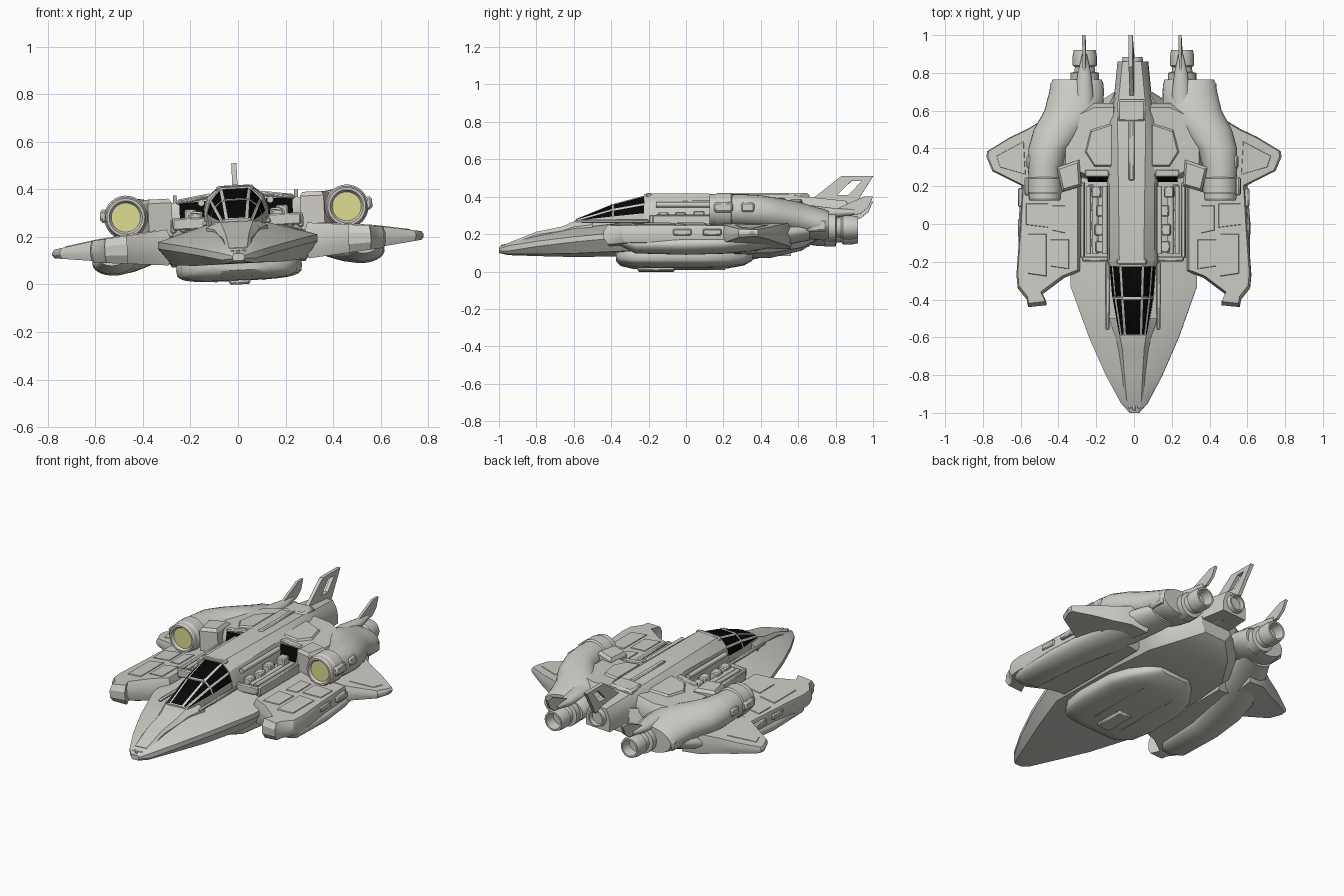
import bpy, bmesh, math, random
from mathutils import Matrix

if "Cube" in bpy.data.objects:
    bpy.data.objects.remove(bpy.data.objects["Cube"], do_unlink=True)
random.seed(4)

def material(name, rgb):
    m = bpy.data.materials.new(name)
    m.use_nodes = True
    m.diffuse_color = (*rgb, 1)
    b = next(n for n in m.node_tree.nodes if n.type == 'BSDF_PRINCIPLED')
    b.inputs["Base Color"].default_value = (*rgb, 1)
    b.inputs["Roughness"].default_value = 0.7
    return m

HULL = material("warm grey hull", (0.62, 0.605, 0.56))
GLASS = material("black glass", (0.002, 0.002, 0.002))
LAMP = material("pale yellow intake", (0.74, 0.73, 0.29))

# The whole craft banks slightly about its long axis
BANK = (Matrix.Translation((0, 0, .16)) @ Matrix.Rotation(math.radians(-2.9), 4, 'Y')
        @ Matrix.Translation((0, 0, -.16)))

def finish(name, bm, mats=(HULL,), mirror=False, bevel=0, angle=30):
    bmesh.ops.recalc_face_normals(bm, faces=bm.faces)
    me = bpy.data.meshes.new(name)
    bm.to_mesh(me)
    bm.free()
    for m in mats:
        me.materials.append(m)
    ob = bpy.data.objects.new(name, me)
    bpy.context.collection.objects.link(ob)
    bpy.ops.object.select_all(action='DESELECT')
    ob.select_set(True)
    bpy.context.view_layer.objects.active = ob
    bpy.ops.object.shade_smooth_by_angle(angle=math.radians(angle))
    if bevel:
        mod = ob.modifiers.new("bevel", 'BEVEL')
        mod.width, mod.segments = bevel, 1
    if mirror:
        mod = ob.modifiers.new("mirror", 'MIRROR')
        mod.use_mirror_merge = False
    ob.matrix_world = BANK
    return ob

def loft(name, rings, mats=(HULL,), mirror=False, inset=0, end_mat=0, angle=30):
    """Skin a row of equal rings and cap both ends."""
    bm = bmesh.new()
    vs = [[bm.verts.new(p) for p in r] for r in rings]
    n = len(vs[0])
    skin = [bm.faces.new((a[i], a[(i + 1) % n], b[(i + 1) % n], b[i]))
            for a, b in zip(vs, vs[1:]) for i in range(n)]
    bm.faces.new(vs[0][::-1])
    bm.faces.new(vs[-1]).material_index = end_mat
    if inset:
        bm.normal_update()
        panes = [f for f in skin if f.calc_center_median().z > .275]
        bmesh.ops.inset_individual(bm, faces=panes, thickness=inset, depth=-.003)
        for f in panes:
            f.material_index = 1
    return finish(name, bm, mats, mirror, angle=angle)

def hull_ring(y, w, tw, bw, zb, zm, zt, e=.014):
    half = [(bw, zb), (w, zm - e), (w, zm + e), (tw, zt)]
    return [(x, y, z) for x, z in half] + [(-x, y, z) for x, z in half[::-1]]

def oval(y, cx, cz, rx, rz, p=1, n=28):
    """Ellipse across the craft; p under one squares it off."""
    bend = lambda v: math.copysign(abs(v) ** p, v)
    return [(cx + rx * bend(math.cos(math.tau * i / n)), y,
             cz + rz * bend(math.sin(math.tau * i / n))) for i in range(n)]

def turned(name, cx, cz, profile, mirror=True, mats=(HULL,), end_mat=0):
    return loft(name, [oval(y, cx, cz, r, r) for y, r in profile], mats, mirror, 0, end_mat)

def slab(name, outline, top, low, k=.9, edge=.3, mirror=True):
    """Plate from a plan outline; top and low give heights from x."""
    cx = sum(p[0] for p in outline) / len(outline)
    cy = sum(p[1] for p in outline) / len(outline)
    rings = []
    for s, t in ((k, 0), (1, edge), (1, 1 - edge), (k, 1)):
        pts = [(cx + (x - cx) * s, cy + (y - cy) * s) for x, y in outline]
        rings.append([(x, y, low(x) + (top(x) - low(x)) * t) for x, y in pts])
    return loft(name, rings, mirror=mirror)

def box(name, c, size, mirror=True, bevel=.006, turn=0):
    bm = bmesh.new()
    bmesh.ops.create_cube(bm, size=1)
    bm.transform(Matrix.Translation(c) @ Matrix.Rotation(turn, 4, 'Y') @ Matrix.Diagonal((*size, 1)))
    return finish(name, bm, mirror=mirror, bevel=bevel)

def fin(name, x, t, outer, inner=None, mirror=False):
    """Upright plate from a side outline, with an optional slot."""
    bm = bmesh.new()
    o = [bm.verts.new((x - t / 2, y, z)) for y, z in outer]
    if inner:
        i = [bm.verts.new((x - t / 2, y, z)) for y, z in inner]
        n = len(o)
        faces = [bm.faces.new((o[j], o[(j + 1) % n], i[(j + 1) % n], i[j])) for j in range(n)]
    else:
        faces = [bm.faces.new(o)]
    ext = bmesh.ops.extrude_face_region(bm, geom=faces, use_keep_orig=True)
    bmesh.ops.translate(bm, vec=(t, 0, 0),
                        verts=[g for g in ext["geom"] if isinstance(g, bmesh.types.BMVert)])
    return finish(name, bm, mirror=mirror)

# Main hull, stepped nose ridge and nose bumper
loft("main_hull", [hull_ring(*r) for r in (
    (-1, .025, .02, .02, .1, .115, .13, .005), (-.95, .07, .04, .05, .09, .12, .15),
    (-.8, .15, .07, .11, .088, .14, .185), (-.6, .238, .1, .19, .087, .16, .225),
    (-.33, .335, .13, .28, .095, .18, .255), (.2, .34, .14, .28, .085, .175, .255),
    (.45, .34, .14, .26, .085, .18, .28), (.62, .22, .13, .16, .12, .2, .31),
    (.7, .1, .09, .07, .17, .24, .33))])
loft("nose_ridge", [hull_ring(*r) for r in (
    (-.94, .05, .038, .045, .1, .13, .155), (-.8, .06, .048, .06, .12, .18, .21),
    (-.66, .08, .058, .085, .15, .2, .238), (-.6, .095, .068, .1, .15, .22, .265),
    (-.5, .13, .08, .13, .18, .23, .27))])
for i in range(-1, 2):
    box("nose_tooth", (i * .025, -.968 + abs(i) * .012, .135), (.016, .04, .02), mirror=False, bevel=.003)

# Canopy with framed panes, and the rounded spine behind it
def arch(y, a, za, b, zb, c, zc):
    half = [(a, za - .06), (a, za), (b, zb), (c, zc)]
    return [(x, y, z) for x, z in half] + [(-x, y, z) for x, z in half[::-1]]

loft("canopy", [arch(*r) for r in (
    (-.59, .072, .262, .062, .268, .042, .275), (-.39, .108, .283, .09, .325, .052, .356),
    (-.215, .122, .3, .104, .355, .06, .402))], (HULL, GLASS), inset=.008)
box("canopy_crossbar", (0, -.39, .352), (.108, .026, .014), mirror=False, bevel=.003)
loft("spine", [arch(*r) for r in (
    (-.225, .125, .3, .11, .36, .06, .41), (-.19, .135, .31, .118, .37, .065, .415),
    (.2, .135, .32, .12, .375, .07, .412), (.54, .14, .32, .12, .375, .075, .41),
    (.66, .1, .31, .09, .36, .07, .395), (.86, .08, .3, .07, .34, .05, .375))])
box("canopy_sill", (.135, -.38, .262), (.02, .36, .02))
box("roof_rail", (0, .39, .413), (.03, .32, .014), mirror=False)
box("roof_block", (0, .6, .395), (.15, .12, .045), mirror=False, bevel=.012)
box("roof_hoop", (0, -.2, .405), (.16, .03, .022), mirror=False)

# Rounded belly module and keel
loft("belly_module", [oval(*r, .55) for r in (
    (-.375, 0, .085, .13, .025), (-.35, 0, .075, .2, .042), (-.28, 0, .07, .245, .052),
    (-.15, 0, .07, .265, .055), (.1, 0, .07, .262, .055), (.22, 0, .07, .225, .05),
    (.31, 0, .075, .16, .04), (.355, 0, .085, .1, .025))], angle=40)
box("keel", (0, -.16, .016), (.09, .2, .032), mirror=False, bevel=.008)
box("belly_strip", (.1, 0, .017), (.012, .42, .008), bevel=.003)

# Forward wing decks with panels, and their underslung pods
deck_top = lambda x: .245 - .1 * (x - .3)
deck_low = lambda x: .095 + .09 * (x - .3)
slab("wing_deck", [(.28, -.25), (.37, -.285), (.49, -.375), (.465, -.43), (.56, -.44), (.567, -.4),
                   (.615, -.34), (.622, -.27), (.605, -.03), (.59, .22), (.55, .42), (.28, .42)],
     deck_top, deck_low, .93)
for x0, x1, y0, y1 in ((.34, .44, -.24, -.08), (.46, .56, -.28, -.05), (.36, .43, -.05, .1),
                       (.45, .57, -.02, .11)):
    slab("deck_panel", [(x0, y0), (x1, y0 + .015), (x1, y1), (x0, y1)],
         lambda x: deck_top(x) + .004, lambda x: deck_top(x) - .02, .95)
for y in (-.2, -.02, .14):
    box("wing_edge_block", (.598, y, .18), (.03, .1, .035))
loft("under_pod", [oval(*r) for r in (
    (-.34, .53, .13, .05, .025), (-.27, .525, .115, .085, .045), (0, .52, .115, .095, .052),
    (.2, .49, .12, .11, .05), (.35, .45, .14, .12, .055), (.5, .4, .17, .12, .055),
    (.66, .33, .2, .1, .05))], mirror=True)

# Swept rear wings
wing_top = lambda x: .24 - .17 * (x - .45)
wing_low = lambda x: .11 + .12 * (x - .45)
slab("rear_wing", [(.42, .18), (.58, .195), (.64, .225), (.75, .28), (.782, .355), (.778, .385),
                   (.655, .46), (.56, .505), (.47, .56), (.36, .57)], wing_top, wing_low, .95, .35)
slab("rear_wing_panel", [(.57, .26), (.71, .3), (.73, .36), (.58, .44)],
     lambda x: wing_top(x) + .003, lambda x: wing_top(x) - .02, .95)

# Engine nacelles with lit intakes
loft("nacelle", [oval(*r) for r in (
    (.17, .465, .305, .083, .08), (.3, .465, .303, .09, .086), (.4, .445, .295, .108, .09),
    (.5, .385, .28, .14, .092), (.6, .315, .262, .155, .095), (.7, .3, .24, .145, .088),
    (.74, .298, .235, .14, .083), (.765, .297, .232, .13, .075))], mirror=True)
turned("intake_ring", .465, .305, ((.25, .08), (.24, .092), (.17, .092), (.16, .086), (.135, .086),
       (.125, .08), (.125, .07), (.14, .061)), mats=(HULL, LAMP), end_mat=1)
box("nacelle_blister", (.558, .2, .315), (.03, .1, .055), bevel=.01)
box("nacelle_band", (.54, .33, .315), (.04, .07, .05), bevel=.008)
box("rear_engine_cheek", (.42, .68, .225), (.04, .15, .07), bevel=.012)

# Nozzles and collars
def nozzle(y, r):
    return [(y - .18, r * 1.3), (y - .12, r * 1.3), (y - .115, r * .95), (y - .09, r * .9), (y - .08, r * 1.1),
            (y - .03, r * 1.1), (y, r), (y, r * .82), (y - .06, r * .7)]
turned("side_nozzle", .258, .222, nozzle(.92, .058))
turned("centre_nozzle", 0, .31, nozzle(.885, .052), mirror=False)

# Shoulders joining spine and nacelles, with dark raked windows
slab("shoulder", [(.08, .24), (.25, .24), (.37, .3), (.37, .56), (.2, .64), (.08, .64)],
     lambda x: .395 - .15 * x, lambda x: .2, .88, .25)
slab("shoulder_cap", [(.1, .3), (.2, .3), (.25, .38), (.22, .5), (.1, .54)],
     lambda x: .405 - .15 * x, lambda x: .33, .88)
loft("shoulder_window", [[(.128, y, z), (.238, y, z - .008), (.238, y + .008, z - .008), (.128, y + .008, z)]
                         for y, z in ((.222, .285), (.244, .358))], (GLASS,), mirror=True)
box("window_hood", (.185, .268, .364), (.13, .04, .016), turn=.15)
slab("intake_strut", [(.27, .2), (.37, .17), (.4, .3), (.28, .34)],
     lambda x: .375, lambda x: .2, .8, .1)

# Open service bays beside the spine
box("bay_rail", (.268, .02, .258), (.025, .4, .06))
box("bay_front_wall", (.2, -.185, .265), (.14, .025, .05))
for y in (-.12, -.03, .07, .17):
    box("bay_unit", (.165 + random.random() * .03, y, .28), (.05, .06, .05 + random.random() * .05))
    box("bay_pump", (.225, y + .02, .255), (.03, .04, .05))
for x, z, r in ((.145, .35, .014), (.2, .27, .018), (.235, .28, .012)):
    turned("bay_pipe", x, z, ((-.16, r), (.2, r)))

# Tail fins
fin("centre_fin", 0, .022, [(.64, .36), (.83, .51), (1, .51), (.9, .35)],
    [(.81, .41), (.885, .485), (.94, .485), (.87, .41)])
fin("side_fin", .255, .016, [(.62, .3), (.8, .32), (.95, .387), (1, .387), (.975, .33), (.93, .295), (.7, .27)],
    mirror=True)
loft("side_fin_root", [oval(*r) for r in ((.55, .257, .31, .03, .03), (.68, .257, .305, .05, .035),
     (.8, .256, .3, .035, .025), (.9, .255, .305, .012, .015))], mirror=True)
